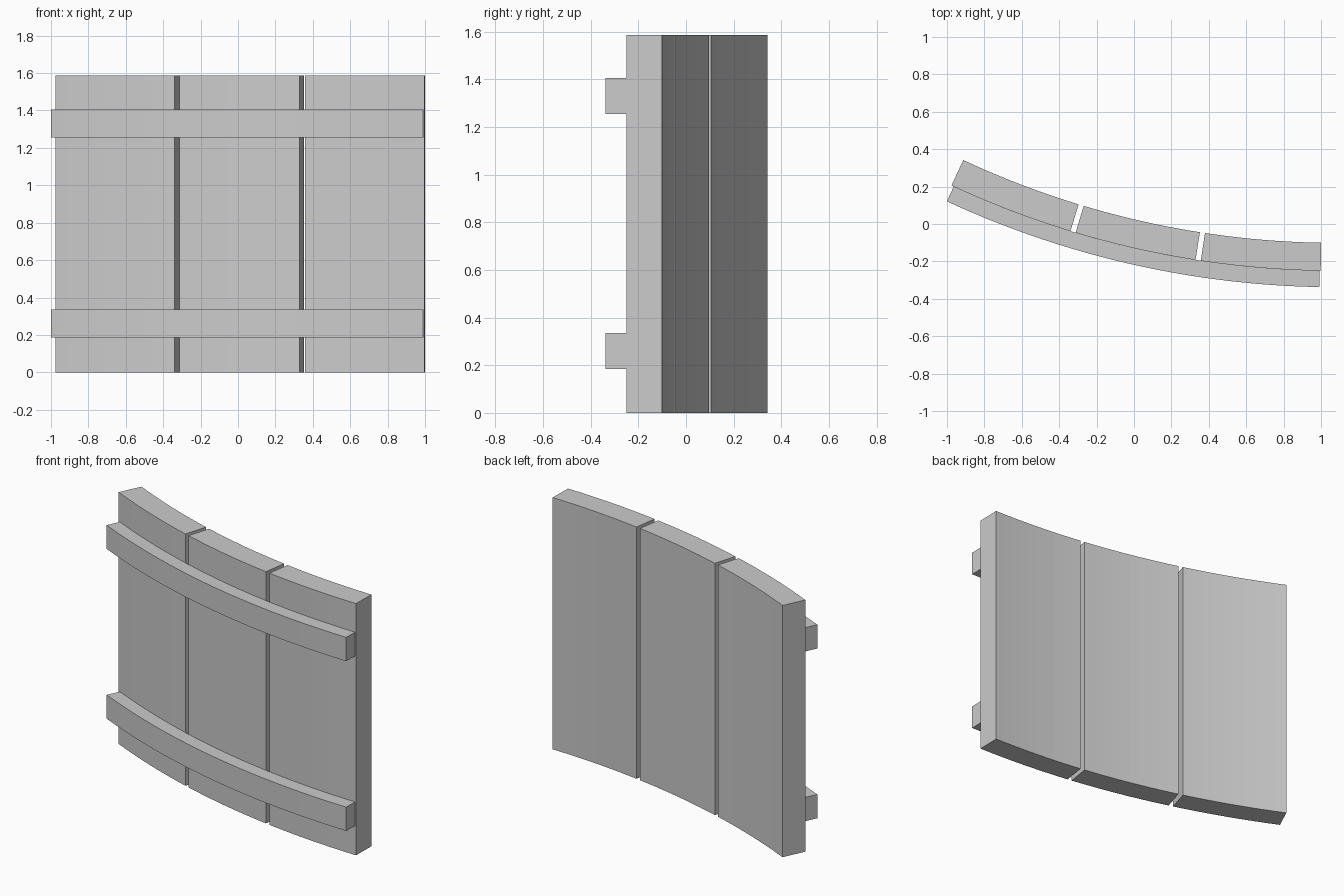
import bpy, bmesh, math

if "Cube" in bpy.data.objects:
    bpy.data.objects.remove(bpy.data.objects["Cube"])

# Shared arc: every part is a slice of rings around one vertical axis
CX, CY = 1.083, 4.619
R = 4.87              # where boards and rails meet
BOARD, RAIL = 0.15, 0.087
HEIGHT = 1.587

grey = bpy.data.materials.new("plain grey")
grey.diffuse_color = (0.6, 0.6, 0.6, 1)
grey.use_nodes = True
grey.node_tree.nodes["Principled BSDF"].inputs["Base Color"].default_value = grey.diffuse_color


def angle_at(x):
    return math.asin((CX - x) / R)


def arc_block(name, x0, x1, r_front, r_back, z0, z1, steps):
    """Curved block between two x positions measured on the shared arc."""
    a0, a1 = angle_at(x0), angle_at(x1)
    bm = bmesh.new()
    rings = []
    for i in range(steps + 1):
        a = a0 + (a1 - a0) * i / steps
        s, c = math.sin(a), math.cos(a)
        rings.append([bm.verts.new((CX - r * s, CY - r * c, z))
                      for r, z in ((r_front, z0), (r_front, z1), (r_back, z1), (r_back, z0))])
    for p, q in zip(rings, rings[1:]):
        for k in range(4):
            n = (k + 1) % 4
            bm.faces.new((p[k], p[n], q[n], q[k]))
    bm.faces.new(rings[0])
    bm.faces.new(rings[-1])
    bmesh.ops.recalc_face_normals(bm, faces=bm.faces)
    mesh = bpy.data.meshes.new(name)
    bm.to_mesh(mesh)
    bm.free()
    mesh.materials.append(grey)
    obj = bpy.data.objects.new(name, mesh)
    bpy.context.collection.objects.link(obj)


# Three upright boards with narrow gaps
for name, x0, x1 in (("left_board", -0.976, -0.340),
                     ("middle_board", -0.312, 0.329),
                     ("right_board", 0.357, 0.998)):
    arc_block(name, x0, x1, R, R - BOARD, 0, HEIGHT, 10)

# Two curved rails across the front
for name, z in (("lower_rail", 0.185), ("upper_rail", 1.255)):
    arc_block(name, -0.964, 0.992, R + RAIL, R, z, z + 0.15, 30)
